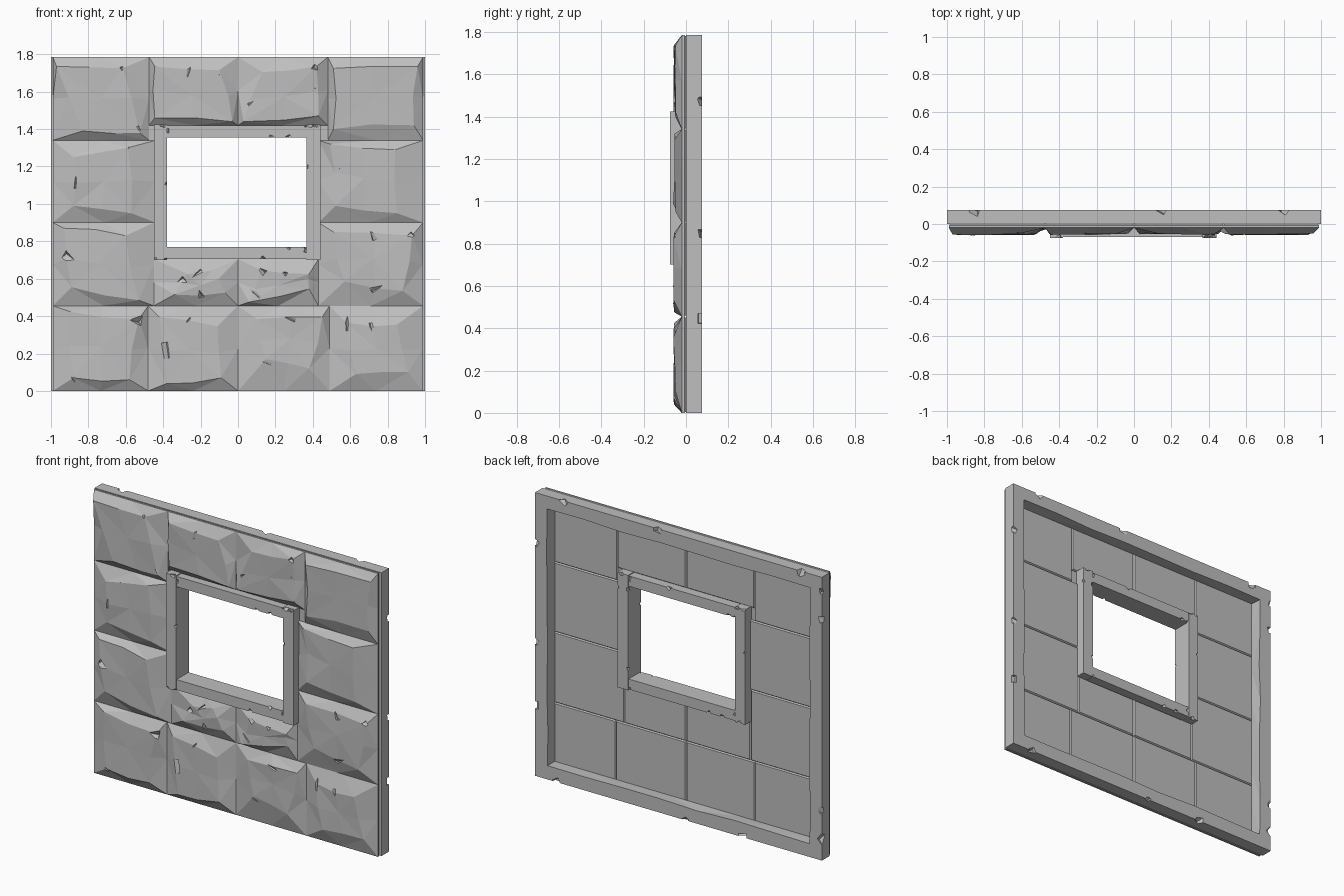
import bpy, bmesh, random
from mathutils import Vector, Euler

random.seed(7)
if "Cube" in bpy.data.objects:
    bpy.data.objects.remove(bpy.data.objects["Cube"])

stone = bpy.data.materials.new("grey stone")
stone.use_nodes = True
GREY = (0.52, 0.52, 0.52, 1)
stone.diffuse_color = GREY
stone.node_tree.nodes["Principled BSDF"].inputs["Base Color"].default_value = GREY


def add_object(name, bm):
    bmesh.ops.recalc_face_normals(bm, faces=bm.faces)
    mesh = bpy.data.meshes.new(name)
    bm.to_mesh(mesh)
    bm.free()
    mesh.materials.append(stone)
    obj = bpy.data.objects.new(name, mesh)
    bpy.context.scene.collection.objects.link(obj)
    return obj


def perimeter(corners, y, steps):
    """Points around four (x, z) corners, each side split into steps."""
    points = []
    for i in range(4):
        a, b = Vector(corners[i]), Vector(corners[(i + 1) % 4])
        for s in range(steps):
            p = a.lerp(b, s / steps)
            points.append(Vector((p.x, y, p.y)))
    return points


def rect(x0, x1, z0, z1, inset=0.0):
    x0, x1, z0, z1 = x0 + inset, x1 - inset, z0 + inset, z1 - inset
    return [(x0, z0), (x1, z0), (x1, z1), (x0, z1)]


def loft(loops, closed):
    """Skin a stack of loops: closed makes a ring, otherwise ends are capped."""
    bm = bmesh.new()
    rows = [[bm.verts.new(p) for p in loop] for loop in loops]
    pairs = list(zip(rows, rows[1:]))
    if closed:
        pairs.append((rows[-1], rows[0]))
    count = len(rows[0])
    for a, b in pairs:
        for i in range(count):
            j = (i + 1) % count
            bm.faces.new((a[i], a[j], b[j], b[i]))
    if not closed:
        bm.faces.new(rows[0])
        front = bm.faces.new(rows[-1])
        bmesh.ops.poke(bm, faces=[front])
    bmesh.ops.triangulate(bm, faces=[f for f in bm.faces if len(f.verts) == 4])
    return bm


def chip(obj, spots):
    """Knock small angular chips out of an object at (point, size) spots."""
    bm = bmesh.new()
    for point, size in spots:
        made = bmesh.ops.create_cube(bm, size=size)["verts"]
        turn = Euler([random.uniform(0, 3) for _ in range(3)]).to_matrix()
        bmesh.ops.transform(bm, matrix=turn.to_4x4(), verts=made)
        bmesh.ops.translate(bm, vec=point, verts=made)
    cutter = add_object("chip_cutter", bm)
    cutter.hide_render = True
    mod = obj.modifiers.new("chips", 'BOOLEAN')
    mod.operation, mod.solver, mod.object = 'DIFFERENCE', 'EXACT', cutter
    mod.use_self = True
    graph = bpy.context.evaluated_depsgraph_get()
    mesh = bpy.data.meshes.new_from_object(obj.evaluated_get(graph))
    obj.modifiers.clear()
    obj.data = mesh
    bpy.data.objects.remove(cutter)


# Rough-hewn stone blocks on the front
def block(name, x0, x1, z0, z1, insets, chips=3):
    edge = rect(x0, x1, z0, z1)
    ridge = []
    for (x, z), (dx, dz), (sx, sz) in zip(edge, insets, rect(1, -1, 1, -1)):
        ridge.append((x + sx * dx / 100, z + sz * dz / 100))
    face = perimeter(ridge, -0.055, 2)
    for i, p in enumerate(face):
        p.y += random.uniform(-0.006, 0.006)
        if i % 2:
            p.x += random.uniform(-0.015, 0.015)
            p.z += random.uniform(-0.015, 0.015)
    loops = [perimeter(rect(x0, x1, z0, z1, 0.006), 0, 2),
             perimeter(edge, -0.008, 2), perimeter(edge, -0.02, 2), face]
    obj = add_object(name, loft(loops, False))
    spots = []
    for p in random.sample(face, chips):
        spots.append((Vector((p.x, -0.1, p.z)), random.uniform(0.06, 0.085)))
    chip(obj, spots)


SIDE, TOP = 0.99, 1.785
ROW1, ROW2, ROW3 = 0.455, 0.9, 1.34
# Corner insets run bottom left, bottom right, top right, top left
block("bottom_block_far_right", -SIDE, -0.48, 0, ROW1, [(11, 7), (10, 6), (5, 7), (9, 3)])
block("bottom_block_mid_right", -0.48, 0, 0, ROW1, [(10, 4), (9, 7), (11, 11), (6, 6)])
block("bottom_block_mid_left", 0, 0.49, 0, ROW1, [(15, 17), (11, 12), (4, 6), (10, 7)])
block("bottom_block_far_left", 0.49, SIDE, 0, ROW1, [(14, 9), (8, 10), (14, 10), (9, 9)])
block("lower_block_right", -SIDE, -0.45, ROW1, ROW2, [(10, 10), (8, 3), (15, 7), (6, 3)])
block("sill_block_right", -0.45, 0, ROW1, 0.705, [(11, 6), (7, 7), (14, 6), (18, 8)])
block("sill_block_left", 0, 0.43, ROW1, 0.705, [(6, 2), (5, 9), (5, 8), (12, 6)])
block("lower_block_left", 0.43, SIDE, ROW1, ROW2, [(14, 13), (11, 8), (6, 7), (8, 5)])
block("upper_block_right", -SIDE, -0.44, ROW2, ROW3, [(11, 9), (13, 5), (15, 4), (11, 9)])
block("upper_block_left", 0.43, SIDE, ROW2, ROW3, [(9, 9), (14, 5), (15, 5), (6, 2)])
block("top_block_far_right", -SIDE, -0.475, ROW3, TOP, [(16, 5), (5, 4), (14, 6), (2, 5)])
block("lintel_block_right", -0.475, 0, 1.42, TOP, [(3, 4), (3, 2), (10, 7), (3, 5)])
block("lintel_block_left", 0, 0.48, 1.42, TOP, [(3, 2), (5, 5), (6, 5), (13, 8)])
block("top_block_far_left", 0.48, SIDE, ROW3, TOP, [(3, 6), (5, 8), (3, 5), (3, 6)])


# Rectangular rings: thin core behind the joints and the rear border
def ring(name, outer, inner, y0, y1, steps=1, wobble=0.0):
    loops = [perimeter(outer, y0, steps), perimeter(outer, y1, steps),
             perimeter(inner, y1, steps), perimeter(inner, y0, steps)]
    for p in loops[2]:
        p.x += random.uniform(-wobble, wobble)
        p.z += random.uniform(-wobble, wobble)
    return add_object(name, loft(loops, True))


ring("core_panel", rect(-0.985, 0.985, 0.005, 1.78), rect(-0.42, 0.41, 0.73, 1.39), -0.016, -0.01)

border = ring("rear_border", rect(-1, 1, 0, TOP), rect(-1, 1, 0, TOP, 0.085), 0, 0.075, 7, 0.006)
outline = perimeter(rect(-1, 1, 0, TOP), 0.08, 40)
chip(border, [(p, random.uniform(0.03, 0.055)) for p in random.sample(outline, 13)])


# Window surround
def bar(name, x0, x1, z0, z1, y0, y1):
    bm = bmesh.new()
    for v in bmesh.ops.create_cube(bm, size=1)["verts"]:
        v.co = (x1 if v.co.x > 0 else x0, y1 if v.co.y > 0 else y0, z1 if v.co.z > 0 else z0)
    obj = add_object(name, bm)
    spots = []
    for y in (y0, y1):
        edges = perimeter(rect(x0, x1, z0, z1), y, 16)
        spots += [(p, random.uniform(0.015, 0.028)) for p in random.sample(edges, 4)]
    chip(obj, spots)


bar("window_post_right", -0.45, -0.38, 0.70, 1.425, -0.075, 0.055)
bar("window_post_left", 0.365, 0.44, 0.70, 1.425, -0.075, 0.055)
bar("window_sill", -0.38, 0.365, 0.705, 0.77, -0.07, 0.05)
bar("window_lintel", -0.38, 0.365, 1.355, 1.42, -0.07, 0.05)
